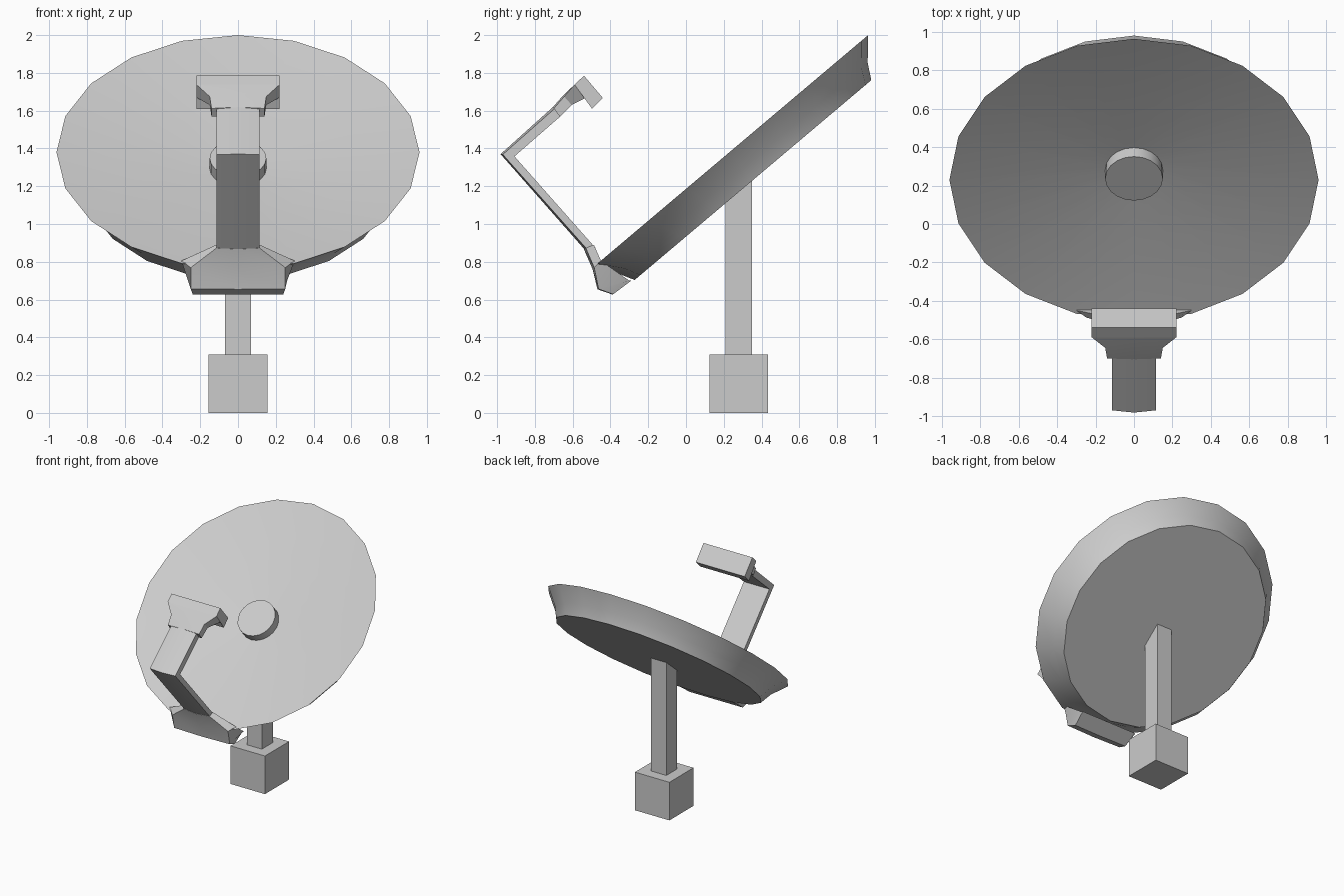
import bpy, bmesh, math
from mathutils import Vector

if "Cube" in bpy.data.objects:
    bpy.data.objects.remove(bpy.data.objects["Cube"])

# Dish frame: centre of the front rim, "up the dish" and "into the dish" axes
CENTRE = Vector((0, 0.23, 1.38))
UP = Vector((0, 0.764, 0.645))
BACK = Vector((0, 0.645, -0.764))


def loft(name, rings):
    """Skin closed rings of equal size and cap both ends."""
    bm = bmesh.new()
    loops = [[bm.verts.new(p) for p in ring] for ring in rings]
    n = len(loops[0])
    for a, b in zip(loops, loops[1:]):
        for i in range(n):
            j = (i + 1) % n
            bm.faces.new((a[i], a[j], b[j], b[i]))
    bm.faces.new(loops[0])
    bm.faces.new(loops[-1])
    bmesh.ops.recalc_face_normals(bm, faces=bm.faces[:])
    mesh = bpy.data.meshes.new(name)
    bm.to_mesh(mesh)
    bm.free()
    obj = bpy.data.objects.new(name, mesh)
    bpy.context.collection.objects.link(obj)
    bpy.ops.object.select_all(action='DESELECT')
    obj.select_set(True)
    bpy.context.view_layer.objects.active = obj
    bpy.ops.object.shade_smooth_by_angle(angle=math.radians(30))
    return obj


def disc_ring(radius, depth, shift=0.0, notch=1.0, sides=20):
    """Ring around the dish axis; notch shortens the lowest point."""
    ring = []
    for i in range(sides):
        a = 2 * math.pi * i / sides
        r = radius * (notch if i == sides // 2 else 1)
        ring.append(CENTRE + UP * (r * math.cos(a) + shift)
                    + BACK * depth + Vector((r * math.sin(a), 0, 0)))
    return ring


def strap_ring(outer, inner, w_out, w_in, bow=0.012):
    """Mirrored strap section whose outer side bows out at x = 0."""
    o, i = Vector((0, *outer)), Vector((0, *inner))
    mid = o + (o - i).normalized() * bow
    x = Vector((1, 0, 0))
    return [o - x * w_out, mid, o + x * w_out, i + x * w_in, i, i - x * w_in]


def box_ring(hx, y0, y1, z0, z1):
    """Rectangle whose front and back edges may have different heights."""
    return [(-hx, y0, z0), (hx, y0, z0), (hx, y1, z1), (-hx, y1, z1)]


# Dish: shallow cone in front, tapered rim, flat back
loft("dish", [disc_ring(0.15, 0.10), disc_ring(0.961, 0, notch=0.95),
              disc_ring(0.865, 0.11), disc_ring(0.82, 0.193)])

# Round hub in the middle of the dish
loft("hub", [disc_ring(0.15, 0.028, -0.015), disc_ring(0.15, 0.115, -0.015)])

# Post with a slanted top, and its block base
loft("post", [box_ring(0.068, 0.21, 0.35, 0.30, 0.30),
              box_ring(0.068, 0.21, 0.35, 1.13, 1.25)])
loft("base", [box_ring(0.155, 0.125, 0.435, 0, 0),
              box_ring(0.155, 0.125, 0.435, 0.31, 0.31)])

# Bracket wrapping the lower rim
loft("rim_bracket", [
    strap_ring((-0.530, 0.872), (-0.488, 0.890), 0.115, 0.115),
    strap_ring((-0.486, 0.769), (-0.450, 0.805), 0.25, 0.30),
    strap_ring((-0.463, 0.656), (-0.300, 0.700), 0.25, 0.26, 0.006),
    strap_ring((-0.386, 0.628), (-0.290, 0.700), 0.24, 0.25, 0.003)])

# Bent feed arm
loft("feed_arm", [
    strap_ring((-0.520, 0.862), (-0.478, 0.872), 0.115, 0.115),
    strap_ring((-0.970, 1.368), (-0.908, 1.358), 0.115, 0.115),
    strap_ring((-0.690, 1.616), (-0.660, 1.574), 0.115, 0.115)])

# Receiver head: collar, flare and face plate
loft("receiver_head", [
    strap_ring((-0.700, 1.612), (-0.668, 1.568), 0.14, 0.14, 0.008),
    strap_ring((-0.645, 1.675), (-0.605, 1.630), 0.15, 0.15, 0.008),
    strap_ring((-0.590, 1.738), (-0.525, 1.670), 0.22, 0.22, 0),
    strap_ring((-0.590, 1.738), (-0.497, 1.610), 0.22, 0.22, 0),
    strap_ring((-0.540, 1.785), (-0.440, 1.667), 0.22, 0.22, 0)])
